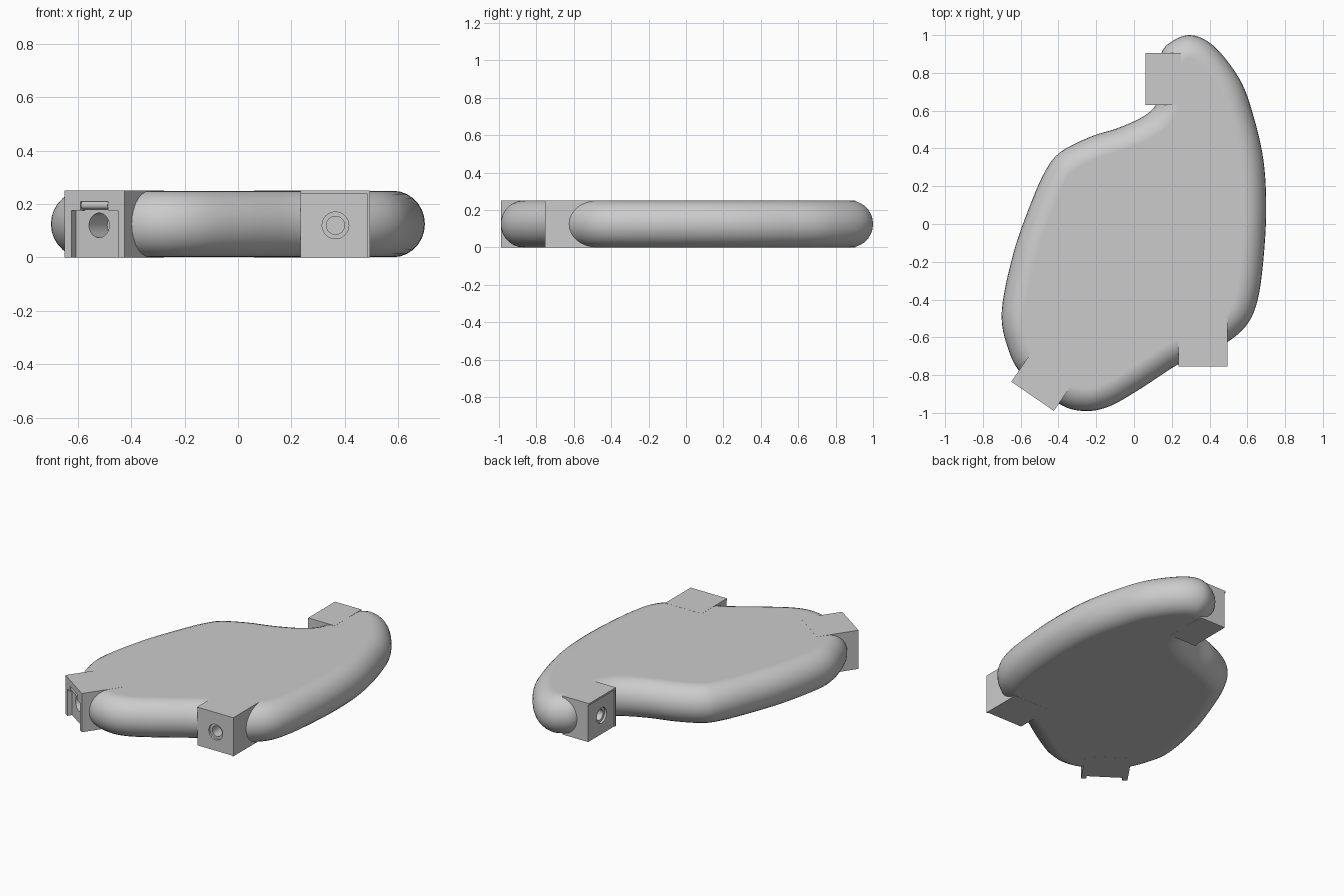
import bpy, bmesh
from math import radians, sin, cos, pi
from mathutils import Matrix, Vector

default = bpy.data.objects.get("Cube")
if default:
    bpy.data.objects.remove(default)

HEIGHT = 0.25
grey = bpy.data.materials.new("light grey")
grey.use_nodes = True
grey.diffuse_color = (0.6, 0.6, 0.6, 1)
grey.node_tree.nodes["Principled BSDF"].inputs["Base Color"].default_value = (0.6, 0.6, 0.6, 1)


def finish(bm, name, matrix=Matrix()):
    bmesh.ops.recalc_face_normals(bm, faces=bm.faces)
    mesh = bpy.data.meshes.new(name)
    bm.to_mesh(mesh)
    bm.free()
    obj = bpy.data.objects.new(name, mesh)
    obj.matrix_world = matrix
    bpy.context.collection.objects.link(obj)
    mesh.materials.append(grey)
    return obj


def box(name, low, high, matrix):
    low, high = Vector(low), Vector(high)
    bm = bmesh.new()
    bmesh.ops.create_cube(bm, size=1)
    for v in bm.verts:
        v.co = (low + high) / 2 + v.co * (high - low)
    return finish(bm, name, matrix)


def rod(name, radius, depth, centre, axis, matrix):
    bm = bmesh.new()
    turn = Matrix.Rotation(pi / 2, 4, axis)
    bmesh.ops.create_cone(bm, cap_ends=True, segments=32, radius1=radius, radius2=radius,
                          depth=depth, matrix=Matrix.Translation(centre) @ turn)
    return finish(bm, name, matrix)


def activate(obj):
    bpy.ops.object.select_all(action='DESELECT')
    obj.select_set(True)
    bpy.context.view_layer.objects.active = obj


def cut(targets, cutters):
    for obj in targets:
        activate(obj)
        for cutter in cutters:
            mod = obj.modifiers.new("cut", 'BOOLEAN')
            mod.operation = 'DIFFERENCE'
            mod.solver = 'EXACT'
            mod.object = cutter
            bpy.ops.object.modifier_apply(modifier=mod.name)
    for cutter in cutters:
        bpy.data.objects.remove(cutter)


# Outline of the rounded slab, counterclockwise from its far tip
OUTLINE = [(.30, 1), (.19, .96), (.14, .89), (.13, .76), (.12, .64), (.05, .57), (-.08, .51),
           (-.235, .46), (-.39, .38), (-.47, .28), (-.55, .1), (-.64, -.16), (-.7, -.46),
           (-.67, -.65), (-.59, -.8), (-.4, -.95), (-.265, -.99), (-.13, -.965), (.03, -.875),
           (.23, -.745), (.36, -.69), (.495, -.625), (.6, -.53), (.655, -.4), (.685, -.19),
           (.7, .08), (.685, .34), (.63, .58), (.56, .765), (.425, .94)]


def spline(points, steps=6):
    pts = [Vector(p) for p in points]
    n, out = len(pts), []
    for i in range(n):
        a, b, c, d = (pts[(i + k) % n] for k in (-1, 0, 1, 2))
        for s in range(steps):
            t = s / steps
            out.append(b + (c - a) * t / 2 + (2 * a - 5 * b + 4 * c - d) * t * t / 2
                       + (3 * b - a - 3 * c + d) * t ** 3 / 2)
    return out


def rounded_slab(radius=0.12, arcs=14):
    path = spline(OUTLINE)
    n = len(path)
    inward = []
    for i in range(n):
        tangent = (path[(i + 3) % n] - path[i - 3]).normalized()
        inward.append(Vector((-tangent.y, tangent.x)))
    bm = bmesh.new()
    rings = []
    half = HEIGHT / 2 - 0.0005
    for k in range(arcs + 1):
        angle = -pi / 2 + pi * k / arcs
        inset = radius * (1 - cos(angle))
        z = HEIGHT / 2 + half * sin(angle)
        rings.append([bm.verts.new((*(p + m * inset), z)) for p, m in zip(path, inward)])
    for low, high in zip(rings, rings[1:]):
        for i in range(n):
            j = (i + 1) % n
            bm.faces.new((low[i], low[j], high[j], high[i]))
    bm.faces.new(rings[0][::-1])
    bm.faces.new(rings[-1])
    return finish(bm, "rounded_slab")


slab = rounded_slab()


# Square connector blocks; local -y points outward from the slab
def frame(x, y, degrees):
    return Matrix.Translation((x, y, 0)) @ Matrix.Rotation(radians(degrees), 4, 'Z')


def block(name, matrix, width, length):
    return box(name, (-width / 2, 0, 0), (width / 2, length, HEIGHT), matrix)


def drilled_block(name, matrix, width, length):
    obj = block(name, matrix, width, length)
    # shallow face recess, counterbore and pin hole
    half = width / 2
    cut([obj, slab], [
        box("recess", (-half - .01, -.05, -.01), (half - .01, .006, HEIGHT - .012), matrix),
        rod("counterbore", .05, .1, (0, -.03, .12), 'X', matrix),
        rod("pin_hole", .034, .26, (0, 0, .12), 'X', matrix)])
    return obj


front = drilled_block("front_connector", frame(.365, -.755, 0), .26, .26)
back = drilled_block("back_connector", frame(.06, .768, -90), .275, .19)

# Corner connector with an open notch, a deep hole and a small cross pin
corner_frame = frame(-.537, -.912, -34.5)
corner = block("corner_connector", corner_frame, .273, .26)
cut([corner, slab], [
    box("notch", (-.106, -.05, -.05), (.106, .03, .175), corner_frame),
    box("pin_slot", (-.065, -.05, .1), (.06, .03, .21), corner_frame),
    rod("socket_hole", .046, .3, (0, 0, .12), 'X', corner_frame)])
pin = rod("cross_pin", .015, .12, (-.003, .018, .195), 'Y', corner_frame)

# Smooth rounded surfaces, crisp block edges
for obj in (slab, front, back, corner, pin):
    activate(obj)
    bpy.ops.object.shade_smooth_by_angle(angle=radians(30))
    obj.modifiers.new("weighted normals", 'WEIGHTED_NORMAL').keep_sharp = True
